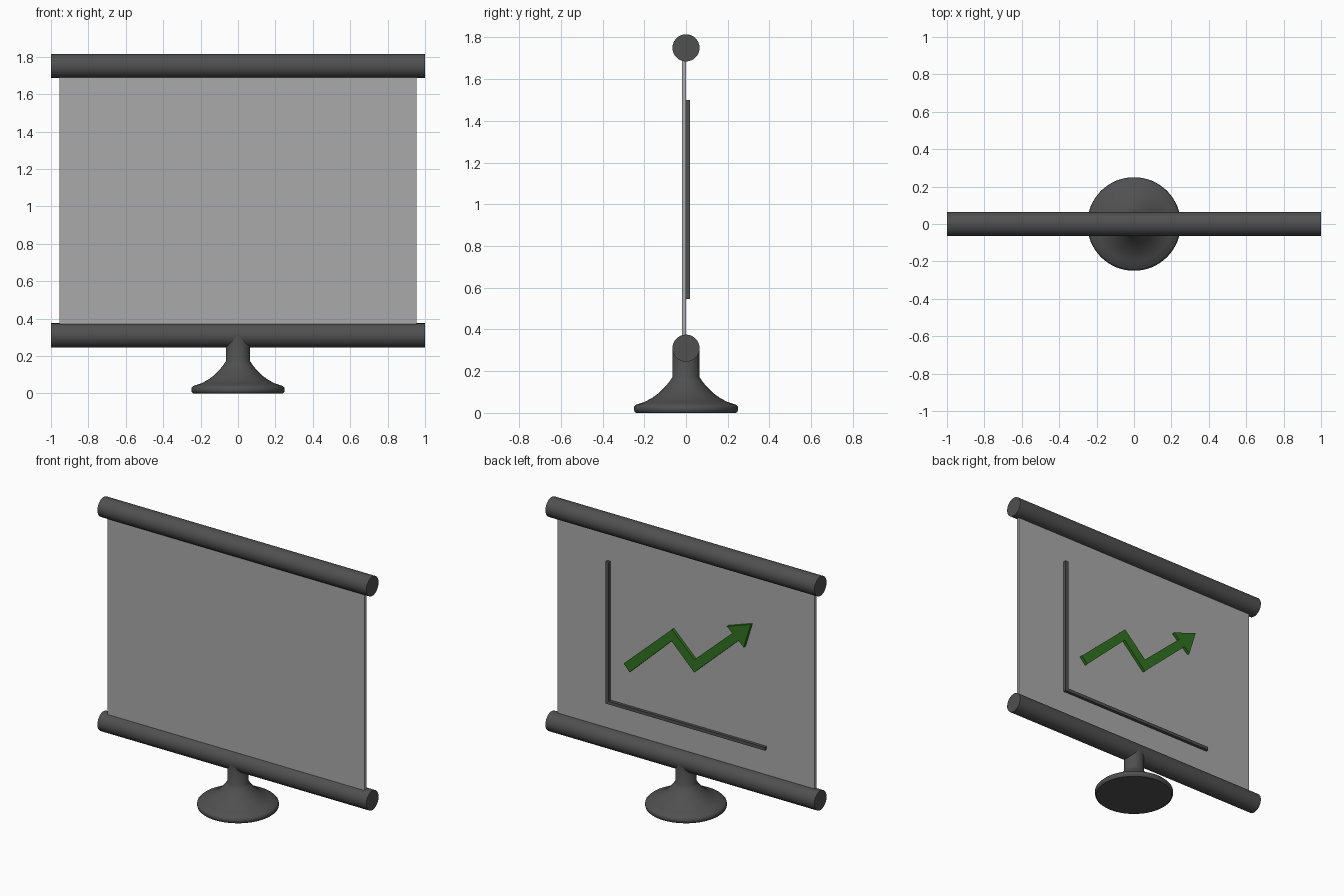
import bpy, bmesh, math
from mathutils import Vector

if "Cube" in bpy.data.objects:
    bpy.data.objects.remove(bpy.data.objects["Cube"])


def material(name, color):
    m = bpy.data.materials.new(name)
    m.diffuse_color = (*color, 1)
    m.use_nodes = True
    m.node_tree.nodes["Principled BSDF"].inputs["Base Color"].default_value = m.diffuse_color
    return m


dark = material("dark_grey", (0.08, 0.08, 0.08))
light = material("light_grey", (0.4, 0.4, 0.4))
green = material("green", (0.03, 0.17, 0.015))


def finish(bm, name, mat, smooth=False):
    bmesh.ops.recalc_face_normals(bm, faces=bm.faces)
    me = bpy.data.meshes.new(name)
    bm.to_mesh(me)
    bm.free()
    me.materials.append(mat)
    ob = bpy.data.objects.new(name, me)
    bpy.context.collection.objects.link(ob)
    if smooth:
        bpy.ops.object.select_all(action='DESELECT')
        ob.select_set(True)
        bpy.context.view_layer.objects.active = ob
        bpy.ops.object.shade_smooth_by_angle(angle=math.radians(40))
    return ob


def plate(name, points, y0, y1, mat):
    """Extrude an x/z outline from y0 to y1."""
    bm = bmesh.new()
    face = bm.faces.new([bm.verts.new((x, y0, z)) for x, z in points])
    ext = bmesh.ops.extrude_face_region(bm, geom=[face])
    moved = [g for g in ext["geom"] if isinstance(g, bmesh.types.BMVert)]
    bmesh.ops.translate(bm, verts=moved, vec=(0, y1 - y0, 0))
    return finish(bm, name, mat)


def lathe(name, profile, axis, center, mat, steps=64):
    """Spin a (radius, height) profile about the z or x axis."""
    bm = bmesh.new()
    verts = [bm.verts.new((r, 0, h)) for r, h in profile]
    edges = [bm.edges.new(p) for p in zip(verts, verts[1:])]
    bmesh.ops.spin(bm, geom=verts + edges, cent=(0, 0, 0), axis=(0, 0, 1),
                   angle=math.tau, steps=steps)
    bmesh.ops.remove_doubles(bm, verts=bm.verts, dist=1e-5)
    for v in bm.verts:
        if axis == 'X':
            v.co = Vector((v.co.z, v.co.x, v.co.y))
        v.co += Vector(center)
    return finish(bm, name, mat, smooth=True)


# Top and bottom rollers
for name, z in (("top_roller", 1.75), ("bottom_roller", 0.31)):
    lathe(name, [(0, -1), (0.065, -1), (0.065, 1), (0, 1)], 'X', (0, 0, z), dark)

# Flared foot with its stem running up into the bottom roller
lathe("stand", [(0, 0), (0.24, 0), (0.247, 0.006), (0.25, 0.018), (0.248, 0.03),
                (0.238, 0.04), (0.2, 0.052), (0.165, 0.07), (0.13, 0.095),
                (0.098, 0.127), (0.077, 0.153), (0.065, 0.172),
                (0.065, 0.31), (0, 0.31)], 'Z', (0, 0, 0), dark)

# Screen sheet
plate("screen", [(-0.955, 0.31), (0.955, 0.31), (0.955, 1.75), (-0.955, 1.75)],
      -0.02, 0, light)

# L-shaped chart axes on the back face
plate("chart_axes", [(0.585, 0.545), (0.585, 1.5), (0.563, 1.5), (0.563, 0.567),
                     (-0.6, 0.567), (-0.6, 0.545)], -0.001, 0.02, dark)

# Zigzag growth arrow
plate("growth_arrow", [(0.45, 0.85), (0.09, 1.176), (-0.075, 1.016), (-0.358, 1.27),
                       (-0.318, 1.305), (-0.496, 1.366), (-0.444, 1.197),
                       (-0.403, 1.232), (-0.074, 0.93), (0.094, 1.096),
                       (0.406, 0.803)], -0.001, 0.02, green)
